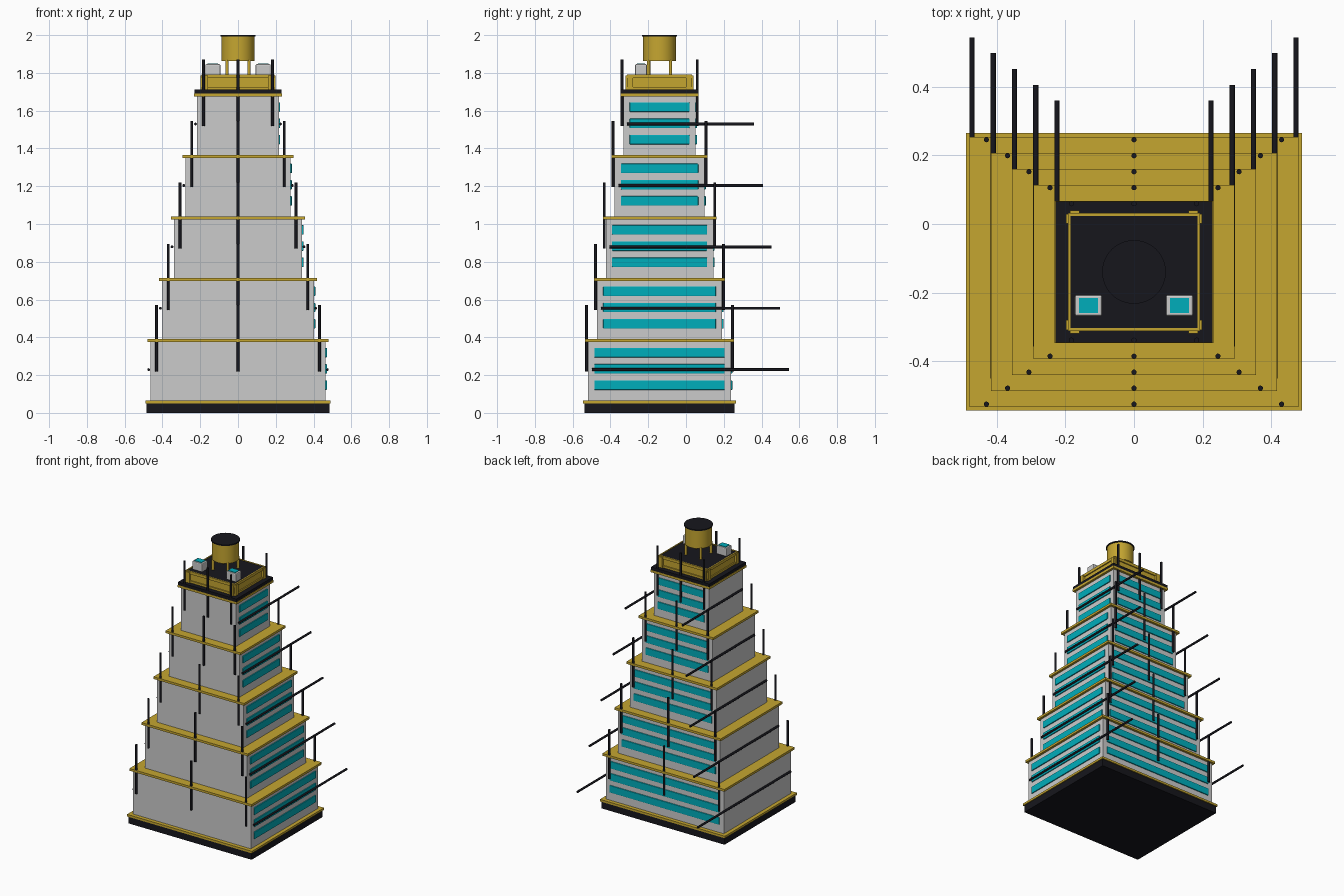
import bpy
from math import pi

if "Cube" in bpy.data.objects:
    bpy.data.objects.remove(bpy.data.objects["Cube"])

CY = -0.14   # the tower's centre line in y


def material(name, rgb):
    m = bpy.data.materials.new(name)
    m.diffuse_color = (*rgb, 1)
    m.use_nodes = True
    m.node_tree.nodes["Principled BSDF"].inputs["Base Color"].default_value = m.diffuse_color
    return m


GOLD = material("gold", (0.56, 0.38, 0.03))
TEAL = material("teal", (0.0, 0.42, 0.5))
BLACK = material("black", (0.008, 0.008, 0.012))


def finish(name, mat):
    ob = bpy.context.object
    ob.name = name
    if mat:
        ob.data.materials.append(mat)
    return ob


def box(name, x, y, z0, z1, hx, hy, mat=None, bevel=0):
    bpy.ops.mesh.primitive_cube_add(size=2, location=(x, y, (z0 + z1) / 2))
    ob = bpy.context.object
    ob.scale = (hx, hy, (z1 - z0) / 2)
    bpy.ops.object.transform_apply(location=False, rotation=False, scale=True)
    if bevel:
        b = ob.modifiers.new("bevel", 'BEVEL')
        b.width, b.segments = bevel, 2
    return finish(name, mat)


def rod(name, loc, r, length, mat, along_y=False, sides=16):
    rot = (pi / 2, 0, 0) if along_y else (0, 0, 0)
    bpy.ops.mesh.primitive_cylinder_add(vertices=sides, radius=r, depth=length,
                                        location=loc, rotation=rot)
    bpy.ops.object.shade_smooth_by_angle()
    return finish(name, mat)


# Plinth
box("base", 0, CY, 0, 0.052, 0.484, 0.398, BLACK)
box("base_trim", 0, CY, 0.05, 0.065, 0.491, 0.405, GOLD)

# Five stepped tiers
for i in range(5):
    z = 0.325 * i
    hx, hy = 0.464 - 0.062 * i, 0.378 - 0.0467 * i
    box("tier_wall", 0, CY, z + 0.06, z + 0.38, hx, hy)
    box("tier_ledge", 0, CY, z + 0.374, z + 0.39, hx + 0.016, hy + 0.016, GOLD)
    # Window strips on the right and back faces
    for k in range(3):
        wz = z + 0.147 + 0.086 * k
        box("side_window", hx, CY, wz - 0.025, wz + 0.025, 0.007, hy - 0.033, TEAL, 0.003)
        box("back_window", 0, CY + hy, wz - 0.025, wz + 0.025, hx - 0.033, 0.007, TEAL, 0.003)
    # Long horizontal rods that run out past the back
    y0, y1 = CY - hy + 0.02, 0.545 - 0.0462 * i
    for s in (-1, 1):
        rod("side_rod", (s * (hx + 0.009), (y0 + y1) / 2, z + 0.229), 0.0075,
            y1 - y0, BLACK, True)
        # Upright rods on the front and back faces
        for px in (-hx + 0.033, 0, hx - 0.033):
            rod("upright_rod", (px, CY + s * (hy + 0.008), z + 0.395), 0.0075, 0.35, BLACK)

# Roof slab and parapet block
box("roof_slab", 0, CY, 1.688, 1.711, 0.229, 0.206, BLACK)
box("penthouse", 0, CY, 1.71, 1.778, 0.184, 0.164, GOLD)
box("penthouse_roof", 0, CY, 1.775, 1.788, 0.187, 0.167, BLACK)
for s in (-1, 1):
    box("parapet_front_back", 0, CY + s * 0.168, 1.772, 1.792, 0.193, 0.004, GOLD)
    box("parapet_side", s * 0.189, CY, 1.772, 1.792, 0.004, 0.172, GOLD)
    box("foot_front_back", 0, CY + s * 0.168, 1.71, 1.725, 0.193, 0.004, GOLD)
    box("foot_side", s * 0.189, CY, 1.71, 1.725, 0.004, 0.172, GOLD)
    # Corner pilasters
    for t in (-1, 1):
        box("corner_front_back", s * 0.173, CY + t * 0.172, 1.71, 1.786, 0.014, 0.008, GOLD)
        box("corner_side", s * 0.191, CY + t * 0.155, 1.71, 1.786, 0.008, 0.014, GOLD)
    # Air units
    box("air_unit", s * 0.133, -0.238, 1.785, 1.846, 0.04, 0.031, None, 0.006)
    box("air_unit_vent", s * 0.133, -0.238, 1.84, 1.85, 0.028, 0.022, TEAL)

# Water tank on four legs
for s in (-1, 1):
    for t in (-1, 1):
        rod("tank_leg", (s * 0.058, CY + t * 0.058, 1.827), 0.009, 0.085, GOLD)
rod("tank", (0, CY, 1.929), 0.087, 0.13, GOLD, sides=48)
rod("tank_lid", (0, CY, 1.996), 0.093, 0.008, BLACK, sides=48)
